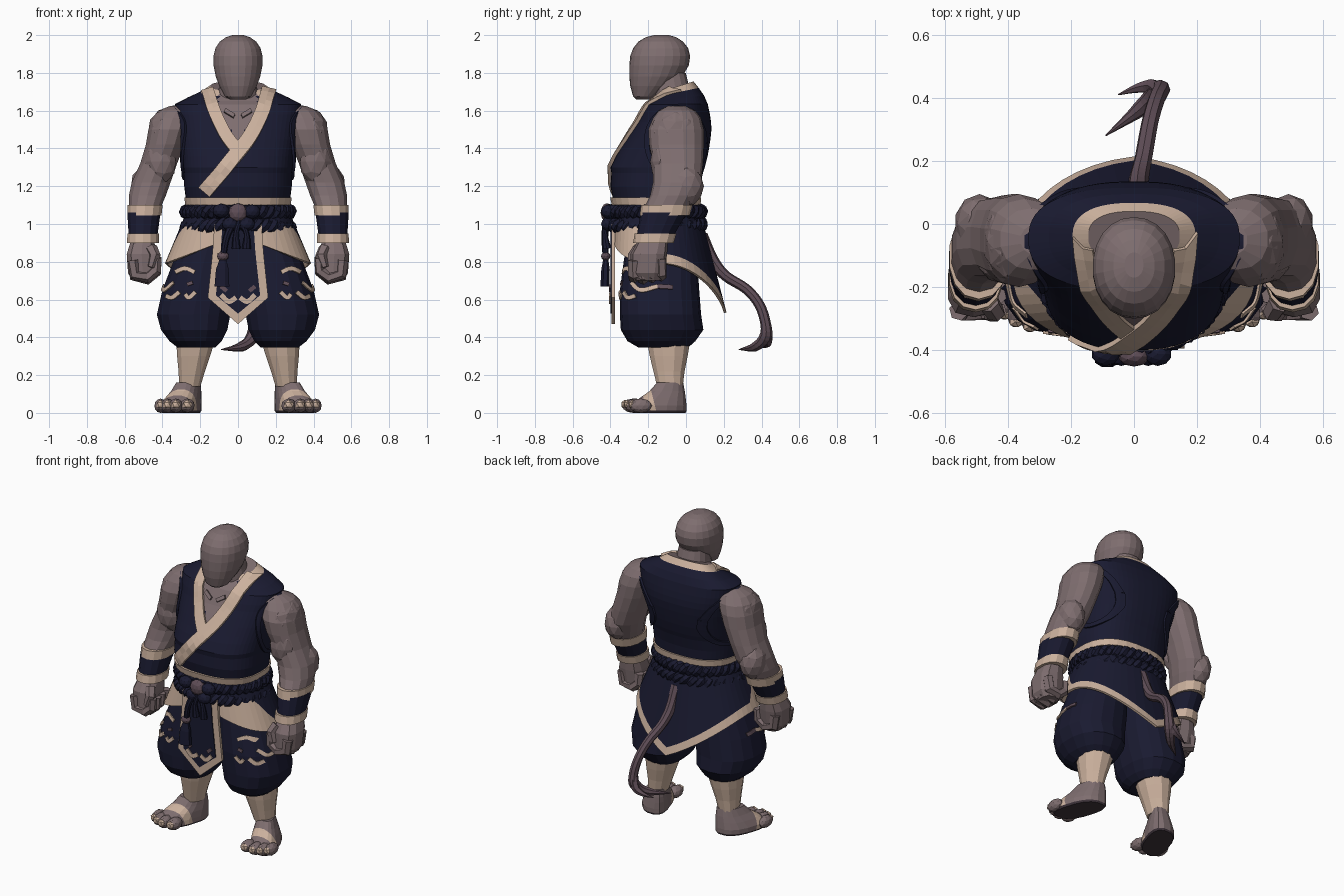
import bpy, bmesh, math
from mathutils import Vector
from mathutils.bvhtree import BVHTree

if "Cube" in bpy.data.objects:
    bpy.data.objects.remove(bpy.data.objects["Cube"])


def material(name, rgb):
    m = bpy.data.materials.new(name)
    m.use_nodes = True
    m.diffuse_color = (*rgb, 1)
    m.node_tree.nodes["Principled BSDF"].inputs["Base Color"].default_value = (*rgb, 1)
    return m


SKIN = material("mauve skin", (0.21, 0.155, 0.16))
TAN = material("tan trim", (0.60, 0.44, 0.34))
NAVY = material("navy cloth", (0.010, 0.0105, 0.030))
PLUM = material("plum", (0.115, 0.075, 0.095))
SOLE = material("dark sole", (0.05, 0.035, 0.045))


def finish(name, bm, *mats, thick=0):
    bmesh.ops.recalc_face_normals(bm, faces=bm.faces)
    me = bpy.data.meshes.new(name)
    bm.to_mesh(me)
    bm.free()
    for m in mats:
        me.materials.append(m)
    ob = bpy.data.objects.new(name, me)
    bpy.context.collection.objects.link(ob)
    if thick:
        mod = ob.modifiers.new("thickness", "SOLIDIFY")
        mod.thickness, mod.offset = thick, 0
    return ob


def skin_rings(bm, rings, closed=False, caps=True):
    rows = [[bm.verts.new(p) for p in r] for r in rings]
    n = len(rows[0])
    for a, b in zip(rows, rows[1:] + rows[:1] if closed else rows[1:]):
        for i in range(n):
            bm.faces.new((a[i], a[(i + 1) % n], b[(i + 1) % n], b[i]))
    if caps and not closed:
        bm.faces.new(rows[0])
        bm.faces.new(rows[-1])


def power(v, e):
    return math.copysign(abs(v) ** (2 / e), v)


def ring(z, cx, rx, y0, y1, n, e, s):
    cy, ry = (y0 + y1) / 2, (y1 - y0) / 2
    angles = [2 * math.pi * (i + 0.5) / n for i in range(n)]
    return [(s * (cx + rx * power(math.cos(t), e)), cy + ry * power(math.sin(t), e), z) for t in angles]


# rows of a loft are: height, centre x, half width, front y, back y
def loft_mesh(rows, n=16, e=2.2, s=1):
    bm = bmesh.new()
    skin_rings(bm, [ring(*r, n, e, s) for r in rows])
    return bm


def loft(name, rows, mat, n=16, e=2.2, s=1):
    return finish(name, loft_mesh(rows, n, e, s), mat)


def smooth(pts, k=4):
    p = [Vector(q) for q in pts]
    p = [2 * p[0] - p[1]] + p + [2 * p[-1] - p[-2]]
    out = []
    for a, b, c, d in zip(p, p[1:], p[2:], p[3:]):
        for t in (j / k for j in range(k)):
            out.append(0.5 * (2 * b + (c - a) * t + (2 * a - 5 * b + 4 * c - d) * t * t
                              + (3 * b - a - 3 * c + d) * t ** 3))
    return out + [p[-2]]


def sweep(name, pts, radii, mat, n=8, closed=False):
    rings, count, side = [], len(pts), None
    for i, p in enumerate(pts):
        nxt = pts[(i + 1) % count] if closed else pts[min(i + 1, count - 1)]
        t = (nxt - (pts[i - 1] if closed else pts[max(i - 1, 0)])).normalized()
        side = side or t.orthogonal()
        side = (side - t * side.dot(t)).normalized()
        up, f = t.cross(side), i / (count - 1) * (len(radii) - 1)
        j = min(int(f), len(radii) - 2)
        r = radii[j] + (radii[j + 1] - radii[j]) * (f - j)
        rings.append([p + r * (side * math.cos(a) + up * math.sin(a))
                      for a in (2 * math.pi * k / n for k in range(n))])
    bm = bmesh.new()
    skin_rings(bm, rings, closed)
    return finish(name, bm, mat)


def blob(name, loc, size, mat, detail=2):
    bm = bmesh.new()
    bmesh.ops.create_icosphere(bm, subdivisions=detail, radius=1)
    for v in bm.verts:
        v.co = Vector(loc) + v.co * Vector(size)
    return finish(name, bm, mat)


# cloth strip laid on a target: path is (across, height), seen along y or x
def ribbon(name, path, width, target, mat, thick=0.009, side=0):
    tree = BVHTree.FromPolygons([v.co for v in target.data.vertices],
                                [tuple(p.vertices) for p in target.data.polygons])
    pts, bm, rows = smooth([(u, 0, z) for u, z in path], 5), bmesh.new(), []
    for i, p in enumerate(pts):
        t = (pts[min(i + 1, len(pts) - 1)] - pts[max(i - 1, 0)]).normalized()
        row = []
        for k in (-0.5, 0, 0.5):
            q = p + Vector((-t.z, 0, t.x)) * k * width
            o, d = ((Vector((side, q.x, q.z)), Vector((-side, 0, 0))) if side
                    else (Vector((q.x, -1, q.z)), Vector((0, 1, 0))))
            hit = tree.ray_cast(o, d)[0]
            row.append(bm.verts.new(hit - d * 0.004) if hit else None)
        rows.append(row)
    for a, b in zip(rows, rows[1:]):
        for i in (0, 1):
            quad = (a[i], a[i + 1], b[i + 1], b[i])
            if all(quad):
                bm.faces.new(quad)
    return finish(name, bm, mat, thick=thick)


# Head and neck
loft("head", [(1.66, 0, .045, -.265, -.18), (1.675, 0, .07, -.28, -.15), (1.73, 0, .10, -.295, -.07),
              (1.78, 0, .119, -.30, -.02), (1.84, 0, .131, -.30, .015), (1.89, 0, .131, -.295, .022),
              (1.93, 0, .121, -.28, .012), (1.965, 0, .098, -.253, -.015), (1.988, 0, .066, -.215, -.05),
              (2, 0, .03, -.17, -.09)], SKIN, 22, 2.1)
loft("neck", [(1.52, 0, .13, -.22, .0), (1.66, 0, .115, -.17, .02), (1.73, 0, .1, -.18, .018),
              (1.80, 0, .09, -.18, .0)], SKIN)

# Vest, with the bare chest inside the neckline and a collar tilted forward
bm = loft_mesh([(1.12, 0, .275, -.385, .07), (1.2, 0, .285, -.40, .075), (1.27, 0, .285, -.395, .09),
                (1.30, 0, .29, -.40, .10), (1.36, 0, .295, -.37, .115), (1.40, 0, .30, -.345, .122),
                (1.45, 0, .308, -.315, .13), (1.50, 0, .315, -.285, .135), (1.54, 0, .322, -.26, .133),
                (1.58, 0, .33, -.24, .127), (1.635, 0, .335, -.21, .115), (1.675, 0, .27, -.18, .095),
                (1.715, 0, .195, -.15, .067), (1.755, 0, .145, -.12, .04)], 56, 2.5)
for f in bm.faces:
    c = f.calc_center_median()
    opening = .14 * (max(0, c.z - 1.40) / .3) ** .75 if c.z < 1.675 else .1
    if c.y < -.08 and abs(c.x) < opening:
        f.material_index = 1
    elif c.z > 1.715:
        f.material_index = 2 if c.z < 1.754 else 1
for v in bm.verts:
    v.co.z += max(0, v.co.z - 1.63) / .12 * (v.co.y - .04) * .3
vest = finish("vest", bm, NAVY, SKIN, TAN)
ribbon("under_collar", [(-.16, 1.71), (-.13, 1.61), (-.07, 1.48), (-.005, 1.39)], .065, vest, TAN, .02)
ribbon("over_collar", [(.16, 1.71), (.13, 1.60), (.062, 1.46), (-.04, 1.33), (-.175, 1.17)],
       .075, vest, TAN, .03)
for s in (1, -1):
    ribbon("collarbone", [(s * .02, 1.57), (s * .07, 1.60)], .02, vest, SKIN, .02)

# Waist wrap, trim and twisted rope belt
loft("waist_wrap", [(.96, 0, .28, -.375, .08), (1.12, 0, .27, -.38, .07)], NAVY, 28, 2.4)
loft("vest_hem", [(1.10, 0, .28, -.394, .078), (1.14, 0, .286, -.403, .082)], TAN, 28, 2.5)
for level, sag, twist in ((1.065, 0, 20), (1.0, -.02, 18)):
    for phase in (0, math.pi):
        pts = []
        for i in range(160):
            a = 2 * math.pi * i / 160
            h = twist * a + phase
            r = .02 * math.cos(h)
            pts.append(Vector(((.268 + r) * math.cos(a), -.155 + (.228 + r) * math.sin(a),
                               level + sag * abs(math.cos(a)) + .02 * math.sin(h))))
        sweep("belt_rope", pts, (.025, .025), NAVY, 6, True)

# Belt knot and tassels
blob("knot_bead", (0, -.42, 1.06), (.05, .032, .05), PLUM)
for x, z in ((-.09, 1.07), (.075, 1.065), (-.04, 1.0), (.045, 1.0)):
    blob("knot_loop", (x, -.412, z), (.045, .038, .038), NAVY)
sweep("long_cord", smooth([(-.02, -.42, 1.02), (-.06, -.43, .93), (-.08, -.425, .82)]), (.02, .016), NAVY)
blob("tassel_bead", (-.08, -.425, .83), (.032, .025, .025), PLUM)
loft("long_tassel", [(.67, -.085, .042, -.455, -.402), (.76, -.083, .036, -.45, -.402),
                     (.81, -.08, .02, -.44, -.41)], NAVY, 8)
for x in (-.01, .045):
    sweep("short_tassel", smooth([(.01, -.42, 1.02), (x, -.43, .95), (x, -.42, .87)]), (.014, .014, .024), NAVY)

# Wrapped skirt: broad trim in front, pointed back
bm, cols = bmesh.new(), []
for i in range(48):
    a = 2 * math.pi * i / 48
    c, si = abs(math.cos(a)), math.sin(a)
    hem = .93 - .14 * c if si < 0 else .79 - .26 * (1 - c)
    band = min(.985, hem + .05 + .4 * max(0, -si))
    col = []
    for z in (1.04, (1.04 + band) / 2, band, hem):
        d = 1.04 - z
        ry = .232 + .06 * d if si < 0 else .215 + .26 * d
        e = 2.5 if si < 0 else 2.1
        col.append(((.275 + .42 * d) * power(math.cos(a), e), -.14 + ry * power(si, e), z))
    cols.append(col)
skin_rings(bm, [[c[k] for c in cols] for k in range(4)], caps=False)
bm.faces.ensure_lookup_table()
for f in bm.faces[96:]:
    f.material_index = 1
finish("skirt", bm, NAVY, TAN, thick=.014)

# Front panel: trim slab with an inset cloth face
panel = None
for name, k, y, mat in (("panel_trim", 0, -.395, TAN), ("panel_cloth", .043, -.40, NAVY)):
    bm = bmesh.new()
    half = [(.125 - k, 1.0), (.135 - k, .85), (.16 - k, .61 + k * .3), (0, .47 + k * 1.3)]
    outline = half + [(-x, z) for x, z in reversed(half[:3])]
    face = bm.faces.new([bm.verts.new((x, y, z)) for x, z in outline])
    grown = bmesh.ops.extrude_face_region(bm, geom=[face])["geom"]
    for v in grown:
        if isinstance(v, bmesh.types.BMVert):
            v.co.y += .018
    panel = finish(name, bm, mat)
for s in (1, -1):
    ribbon("panel_ornament", [(s * .09, .625), (s * .05, .59), (s * .01, .61)], .026, panel, TAN, .006)
    ribbon("panel_flower", [(s * .09, .67), (s * .06, .645)], .022, panel, PLUM, .006)

for s in (1, -1):
    # Baggy trousers and their painted clouds
    leg = loft("trouser_leg", [(1.02, .13, .12, -.31, .03), (.9, .155, .155, -.315, .05), (.8, .18, .165, -.33, .06),
                               (.65, .21, .193, -.35, .07), (.52, .235, .197, -.35, .08), (.44, .232, .178, -.345, .092),
                               (.38, .225, .14, -.31, .05), (.345, .22, .10, -.25, .01)], NAVY, 18, 2.3, s)
    for path in ([(.23, .745), (.28, .765), (.33, .745)], [(.225, .64), (.26, .61), (.28, .63)],
                 [(.31, .64), (.35, .61), (.38, .62)]):
        ribbon("thigh_cloud", [(s * x, z) for x, z in path], .022, leg, TAN)
    ribbon("thigh_bloom", [(s * .24, .69), (s * .27, .68)], .018, leg, PLUM)
    ribbon("side_cloud", [(-.29, .69), (-.24, .65), (-.15, .67)], .022, leg, TAN, side=s)
    ribbon("side_bloom", [(-.15, .67), (-.07, .665)], .022, leg, PLUM, side=s)

    # Calf wraps
    loft("calf_wrap", [(.14, .255, .058, -.155, -.015), (.22, .245, .072, -.175, -.005), (.3, .235, .09, -.195, .012),
                       (.38, .225, .105, -.21, .025)], TAN, 12, 2.2, s)

    # Foot splayed outward, with strap, sole, toes and nails
    bm = loft_mesh([(0, .28, .084, -.285, .0), (.012, .28, .092, -.295, .005), (.04, .28, .092, -.29, .005),
                    (.08, .272, .082, -.245, 0), (.115, .265, .07, -.195, -.005), (.16, .258, .058, -.155, -.014)], 16, 2.6)
    for y in (-.155, -.205):
        bmesh.ops.bisect_plane(bm, geom=bm.verts[:] + bm.edges[:] + bm.faces[:], plane_co=(0, y, 0), plane_no=(0, 1, .25))
    for f in bm.faces:
        c = f.calc_center_median()
        f.material_index = 2 if c.z < .01 else 1 if -.205 < c.y + .25 * c.z < -.155 else 0

    def splay(x, y):
        return s * (x - (y + .07) * .32)
    for v in bm.verts:
        v.co.x = splay(v.co.x, v.co.y)
    finish("foot", bm, SKIN, TAN, SOLE)
    for x, y, r in ((.203, -.275, .04), (.262, -.28, .037), (.312, -.265, .035), (.356, -.24, .033)):
        blob("toe", (splay(x, y), y, .038), (r, .06, .038), SKIN)
        blob("toe_nail", (splay(x, y), y - .045, .044), (r * .72, .02, .026), TAN, 1)

    # Arm, muscles and armhole rim
    loft("arm", [(.9, .505, .065, -.25, -.09), (1.08, .495, .085, -.225, .015), (1.15, .48, .10, -.19, .05),
                 (1.22, .46, .105, -.175, .08), (1.32, .42, .10, -.175, .09), (1.42, .385, .105, -.195, .095),
                 (1.5, .365, .112, -.20, .095), (1.56, .345, .112, -.175, .08), (1.60, .325, .10, -.145, .05),
                 (1.625, .30, .06, -.10, .0)], SKIN, 14, 2.2, s)
    blob("shoulder_muscle", (s * .385, -.055, 1.485), (.095, .14, .125), SKIN)
    blob("upper_arm_muscle", (s * .41, -.12, 1.33), (.085, .07, .12), SKIN)
    blob("elbow_muscle", (s * .49, .0, 1.2), (.08, .095, .11), SKIN)
    ribbon("armhole_rim", [(-.055 + .15 * math.cos(a), 1.43 + .185 * math.sin(a))
                           for a in (math.pi * i / 8 for i in range(17))], .025, vest, NAVY, .02, s)

    # Wrist cuff
    loft("cuff_cloth", [(.93, .503, .077, -.262, -.07), (1.06, .498, .09, -.24, .005)], NAVY, 14, 2.2, s)
    loft("cuff_top_trim", [(1.045, .495, .092, -.245, .02), (1.10, .492, .095, -.238, .035)], TAN, 14, 2.2, s)
    loft("cuff_lower_trim", [(.90, .503, .087, -.28, -.065), (.95, .502, .085, -.272, -.05)], TAN, 14, 2.2, s)

    # Fist with curled fingers
    loft("palm", [(.70, .505, .055, -.27, -.13), (.74, .505, .08, -.295, -.115), (.84, .51, .082, -.295, -.10),
                  (.92, .505, .062, -.25, -.095)], SKIN, 10, 2.8, s)
    for i in range(4):
        y, dz = -.275 + .047 * i, .008 * abs(i - 1)
        sweep("finger", [Vector((s * x, y, z + dz)) for x, z in ((.555, .80), (.545, .725), (.48, .71), (.435, .745), (.43, .81))],
              (.032, .033, .032, .03, .027), SKIN, 6)
    sweep("thumb", [Vector(p) * Vector((s, 1, 1)) for p in ((.46, -.25, .87), (.44, -.28, .83), (.46, -.29, .77))],
          (.035, .032, .02), SKIN, 6)

# Tail with a forked tip
sweep("tail", smooth([(.01, .08, .94), (.015, .14, .81), (.03, .21, .725), (.05, .32, .655), (.07, .39, .57),
                      (.085, .422, .47), (.075, .42, .40), (.02, .365, .35), (-.09, .28, .335)]),
      (.035, .032, .028, .027, .027, .028, .034, .026, .002), PLUM, 8)
sweep("tail_barb", smooth([(.085, .42, .47), (.06, .435, .39), (.01, .43, .36), (-.05, .41, .345)]),
      (.025, .026, .015, .002), PLUM, 6)
